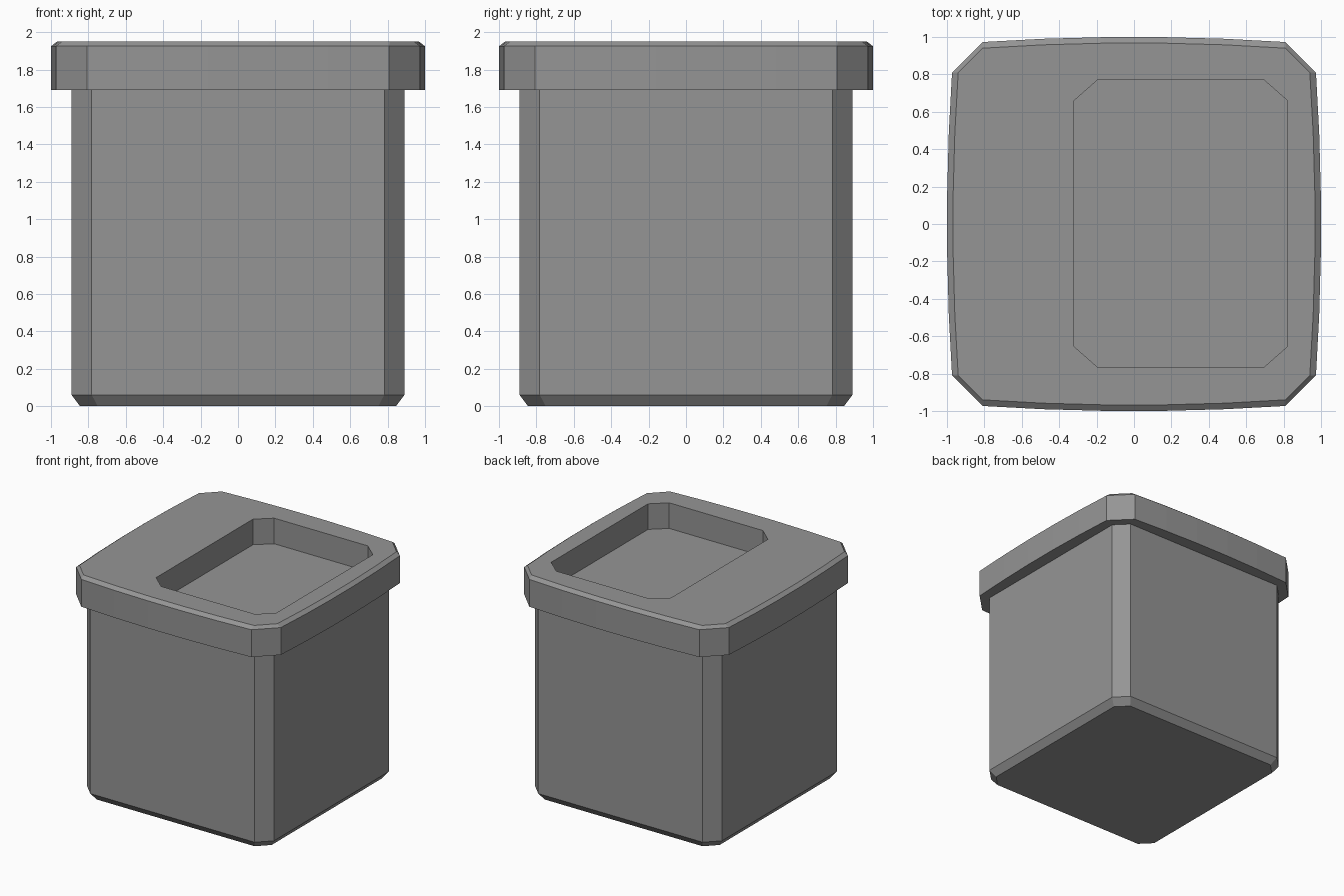
import bpy
import bmesh

cube = bpy.data.objects.get("Cube")
if cube:
    bpy.data.objects.remove(cube, do_unlink=True)

grey = bpy.data.materials.new("mid_grey")
grey.use_nodes = True
colour = (0.3, 0.3, 0.3, 1)
grey.diffuse_color = colour
grey.node_tree.nodes["Principled BSDF"].inputs["Base Color"].default_value = colour


def rounded_square(half, corner, bulge=0.0, steps=1):
    """Square outline with cut corners; each side bows outward by bulge."""
    side = []
    for i in range(steps + 1):
        t = 2 * i / steps - 1
        side.append((half - bulge * t * t, corner * t))
    points = []
    for _ in range(4):
        points += side
        side = [(-y, x) for x, y in side]
    return points


def cut_rectangle(x0, x1, y0, y1, cx, cy):
    """Rectangle outline with cut corners."""
    return [(x1, y0 + cy), (x1, y1 - cy), (x1 - cx, y1), (x0 + cx, y1),
            (x0, y1 - cy), (x0, y0 + cy), (x0 + cx, y0), (x1 - cx, y0)]


def add_ring(bm, outline, z):
    return [bm.verts.new((x, y, z)) for x, y in outline]


def join_rings(bm, a, b):
    n = len(a)
    for i in range(n):
        j = (i + 1) % n
        bm.faces.new((a[i], a[j], b[j], b[i]))


def ring_edges(bm, ring):
    return [bm.edges.get((ring[i - 1], ring[i])) for i in range(len(ring))]


def finish(bm, name):
    bmesh.ops.recalc_face_normals(bm, faces=bm.faces)
    mesh = bpy.data.meshes.new(name)
    bm.to_mesh(mesh)
    bm.free()
    mesh.materials.append(grey)
    obj = bpy.data.objects.new(name, mesh)
    bpy.context.collection.objects.link(obj)
    return obj


# Body: straight sides, cut corners and a bevelled foot
bm = bmesh.new()
foot = add_ring(bm, rounded_square(0.845, 0.75), 0)
lower = add_ring(bm, rounded_square(0.89, 0.782), 0.06)
upper = add_ring(bm, rounded_square(0.89, 0.782), 1.69)
join_rings(bm, foot, lower)
join_rings(bm, lower, upper)
bm.faces.new(foot)
bm.faces.new(upper)
finish(bm, "body")

# Lid: bowed sides, bevelled top edge and an off-centre recess
bm = bmesh.new()
rim = rounded_square(1.0, 0.808, 0.027, 5)
base = add_ring(bm, rim, 1.69)
shoulder = add_ring(bm, rim, 1.925)
top = add_ring(bm, rounded_square(0.968, 0.81, 0.028, 5), 1.95)
join_rings(bm, base, shoulder)
join_rings(bm, shoulder, top)
bm.faces.new(base)

recess = cut_rectangle(-0.32, 0.82, -0.765, 0.77, 0.125, 0.11)
lip = add_ring(bm, recess, 1.95)
floor = add_ring(bm, recess, 1.73)
join_rings(bm, lip, floor)
bm.faces.new(floor)
bmesh.ops.triangle_fill(bm, use_beauty=True, normal=(0, 0, 1),
                        edges=ring_edges(bm, top) + ring_edges(bm, lip))
finish(bm, "lid")
